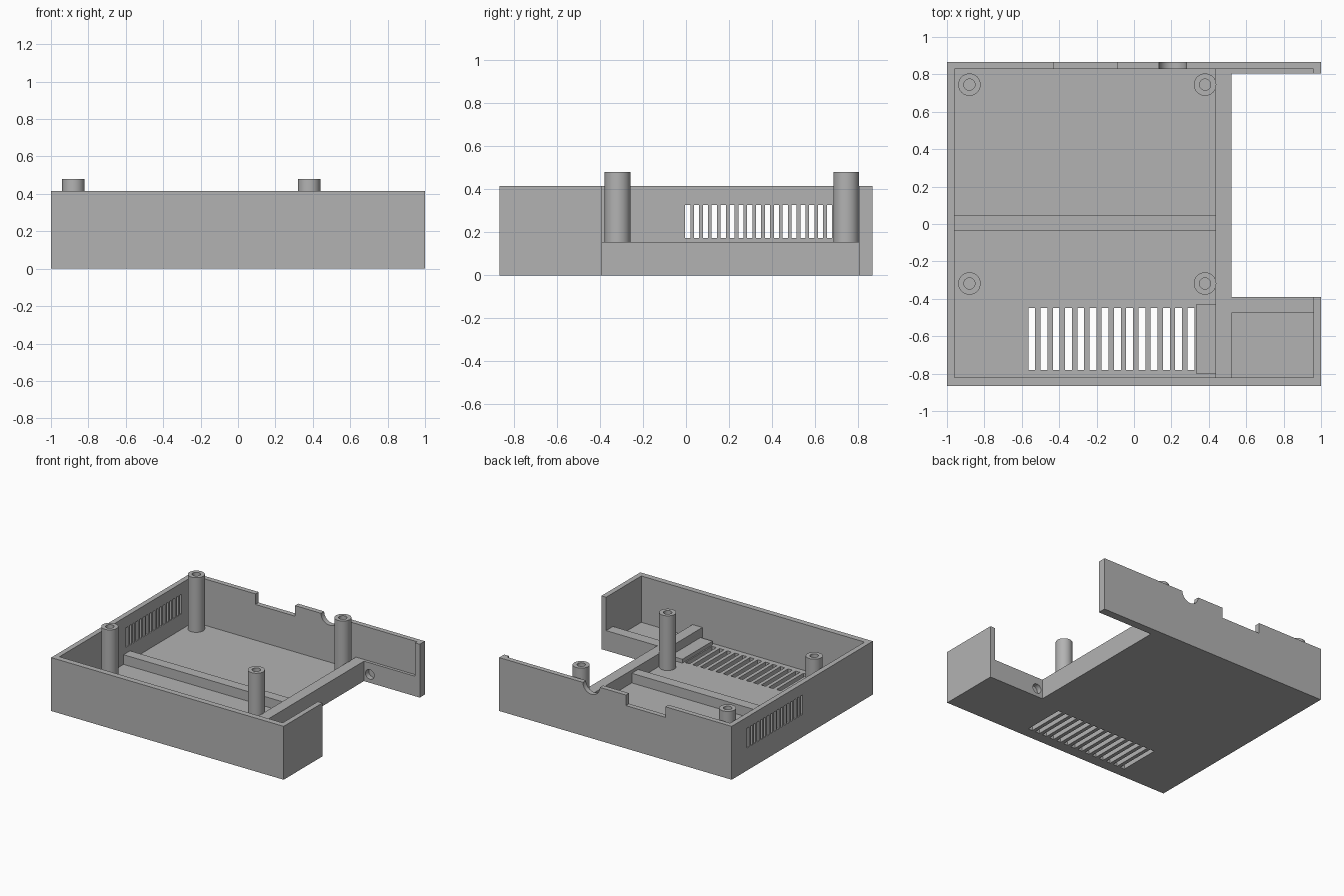
import bpy, bmesh, math
from mathutils import Matrix, Vector

cube = bpy.data.objects.get("Cube")
if cube:
    bpy.data.objects.remove(cube, do_unlink=True)

# Material
grey = bpy.data.materials.new("plain grey plastic")
grey.use_nodes = True
COLOR = (0.45, 0.45, 0.45, 1)
grey.diffuse_color = COLOR
grey.node_tree.nodes["Principled BSDF"].inputs["Base Color"].default_value = COLOR


def finish(name, bm):
    bmesh.ops.recalc_face_normals(bm, faces=bm.faces)
    mesh = bpy.data.meshes.new(name)
    bm.to_mesh(mesh)
    bm.free()
    mesh.materials.append(grey)
    obj = bpy.data.objects.new(name, mesh)
    bpy.context.collection.objects.link(obj)
    return obj


def boxes(name, spans):
    """One object from boxes given as x, y and z ranges."""
    bm = bmesh.new()
    for span in spans:
        lo = Vector(s[0] for s in span)
        size = Vector(s[1] - s[0] for s in span)
        mat = Matrix.Translation(lo + size / 2) @ Matrix.Diagonal(size).to_4x4()
        bmesh.ops.create_cube(bm, size=1, matrix=mat)
    return finish(name, bm)


def rods(name, specs):
    """Cylinders along y, each given as x, z, radius and y range."""
    bm = bmesh.new()
    for x, z, r, (y0, y1) in specs:
        mat = Matrix.Translation((x, (y0 + y1) / 2, z)) @ Matrix.Rotation(math.pi / 2, 4, 'X')
        bmesh.ops.create_cone(bm, cap_ends=True, segments=32, radius1=r, radius2=r,
                              depth=y1 - y0, matrix=mat)
    return finish(name, bm)


def smooth(obj):
    bpy.ops.object.select_all(action='DESELECT')
    bpy.context.view_layer.objects.active = obj
    obj.select_set(True)
    bpy.ops.object.shade_smooth_by_angle(angle=math.radians(35))


# Main dimensions
DEPTH, TOP, FLOOR, LEDGE, POST_TOP = 0.867, 0.415, 0.055, 0.155, 0.48
IN_X, IN_Y = 0.96, (-0.822, 0.828)
RAIL = (0.435, 0.52)
ABOVE = 0.6

# Tray body and everything cut out of it
body = boxes("tray_body", [((-1, 1), (-DEPTH, DEPTH), (0, TOP))])
cutters = [
    boxes("upper_cavity", [((-IN_X, IN_X), IN_Y, (LEDGE, ABOVE))]),
    boxes("main_cavity", [((-IN_X, RAIL[0]), IN_Y, (FLOOR, 0.3))]),
    boxes("front_bay", [((RAIL[1], IN_X), (IN_Y[0], -0.475), (FLOOR, 0.3))]),
    boxes("side_opening", [((RAIL[1], 1.2), (-0.39, 0.805), (-0.1, ABOVE))]),
    boxes("floor_slots", [((x, x + 0.037), (-0.78, -0.45), (-0.1, 0.1))
                          for x in (-0.565 + 0.0654 * i for i in range(14))]),
    boxes("wall_slots", [((-1.1, -0.9), (y, y + 0.024), (0.175, 0.328))
                         for y in (-0.004 + 0.0412 * i for i in range(17))]),
    boxes("back_port", [((-0.43, -0.09), (0.8, 1), (0.333, ABOVE))]),
    rods("round_port", [(0.207, TOP, 0.073, (0.815, 1))]),
    rods("hinge_holes", [(0.57, 0.065, 0.037, (0.7, 0.845)),
                         (0.57, 0.065, 0.037, (-0.43, -0.3))]),
]
for cutter in cutters:
    cutter.hide_render = True
    mod = body.modifiers.new(cutter.name, 'BOOLEAN')
    mod.operation = 'DIFFERENCE'
    mod.solver = 'EXACT'
    mod.object = cutter

# Bake the cuts and discard the cutters
bpy.context.view_layer.update()
baked = bpy.data.meshes.new_from_object(body.evaluated_get(bpy.context.evaluated_depsgraph_get()))
body.modifiers.clear()
body.data = baked
for cutter in cutters:
    bpy.data.objects.remove(cutter, do_unlink=True)
smooth(body)

# Cross rib and raised pad on the floor
boxes("cross_rib", [((-IN_X, RAIL[0]), (-0.035, 0.045), (FLOOR, 0.13))])
boxes("floor_pad", [((0.332, RAIL[0]), (-0.8, -0.43), (FLOOR, 0.085))])

# Hollow screw posts
PROFILE = [(0, 0.33), (0.03, 0.33), (0.03, POST_TOP), (0.06, POST_TOP), (0.06, 0.04), (0, 0.04)]
for side, x in (("right", -0.88), ("left", 0.38)):
    for end, y in (("front", -0.318), ("back", 0.745)):
        bm = bmesh.new()
        verts = [bm.verts.new((r, 0, z)) for r, z in PROFILE]
        edges = [bm.edges.new(pair) for pair in zip(verts, verts[1:])]
        bmesh.ops.spin(bm, geom=verts + edges, cent=(0, 0, 0), axis=(0, 0, 1),
                       angle=math.tau, steps=32, use_duplicate=False)
        bmesh.ops.remove_doubles(bm, verts=bm.verts, dist=1e-4)
        post = finish(f"{end}_{side}_screw_post", bm)
        post.location = (x, y, 0)
        smooth(post)
